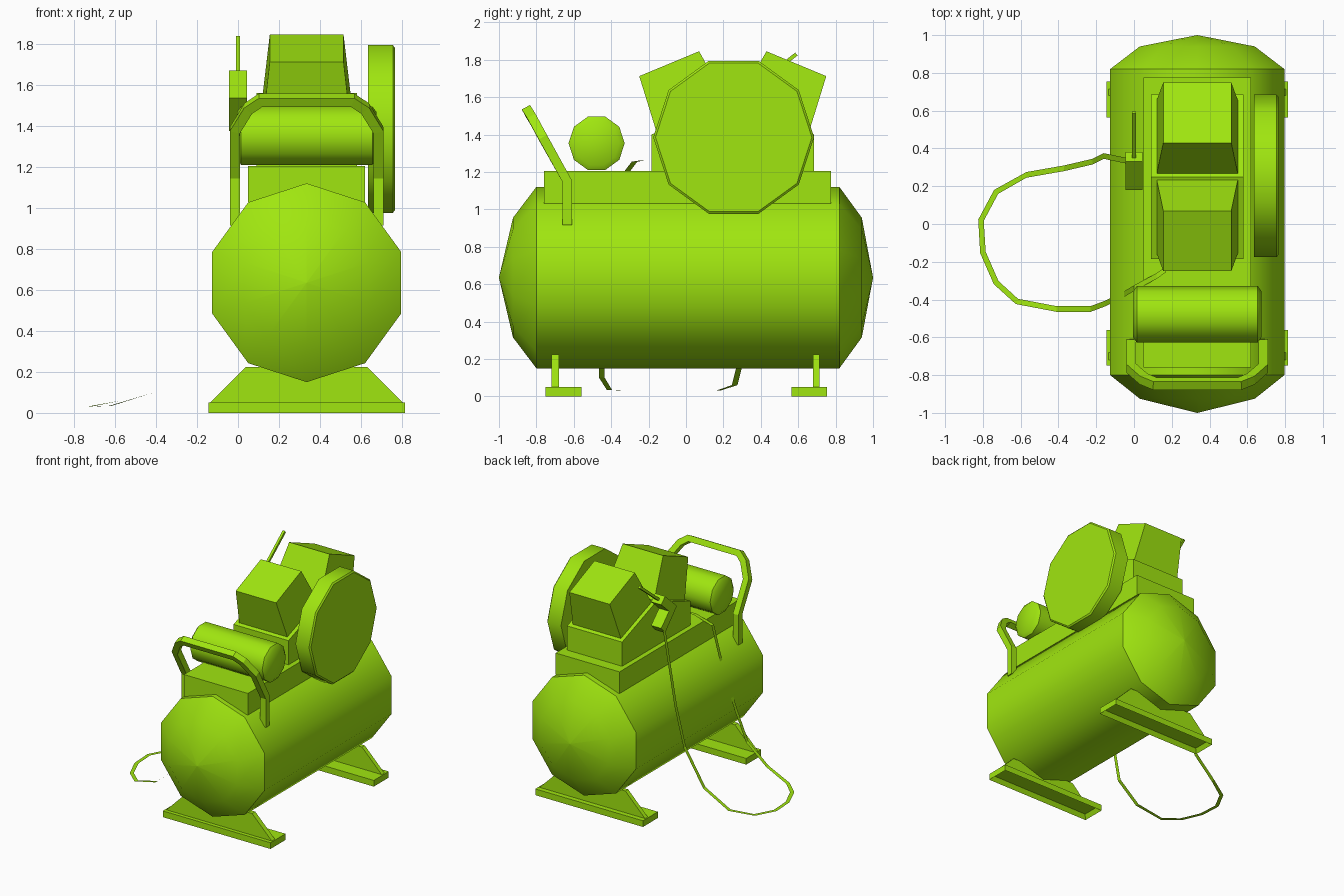
import bpy, bmesh, math
from mathutils import Vector, Quaternion

cube = bpy.data.objects.get("Cube")
if cube:
    bpy.data.objects.remove(cube, do_unlink=True)

LIME = (0.352, 0.791, 0.005, 1.0)
lime = bpy.data.materials.new("lime_green")
lime.use_nodes = True
lime.diffuse_color = LIME
lime.node_tree.nodes["Principled BSDF"].inputs["Base Color"].default_value = LIME

CX = 0.335       # middle of the machine in x
PUMP_Y = 0.25    # middle of the pump in y


def finish(name, bm, smooth=False, solid=True):
    bmesh.ops.remove_doubles(bm, verts=bm.verts, dist=0.0001)
    if solid:
        bmesh.ops.recalc_face_normals(bm, faces=bm.faces)
    mesh = bpy.data.meshes.new(name)
    bm.to_mesh(mesh)
    bm.free()
    mesh.materials.append(lime)
    obj = bpy.data.objects.new(name, mesh)
    bpy.context.collection.objects.link(obj)
    if smooth:
        bpy.ops.object.select_all(action='DESELECT')
        obj.select_set(True)
        bpy.context.view_layer.objects.active = obj
        bpy.ops.object.shade_smooth_by_angle(angle=math.radians(40))
    return obj


def loft(bm, rings, caps=True):
    """Skin a list of closed rings of points."""
    loops = [[bm.verts.new(p) for p in ring] for ring in rings]
    n = len(loops[0])
    for a, b in zip(loops, loops[1:]):
        for i in range(n):
            j = (i + 1) % n
            bm.faces.new((a[i], a[j], b[j], b[i]))
    if caps:
        bm.faces.new(loops[0])
        bm.faces.new(loops[-1])


def box(name, x, y, z, hollow=False):
    bm = bmesh.new()
    loft(bm, [[(x[0], y[0], h), (x[1], y[0], h), (x[1], y[1], h), (x[0], y[1], h)] for h in z])
    if hollow:  # recess the underside
        bm.normal_update()
        bmesh.ops.recalc_face_normals(bm, faces=bm.faces)
        under = min(bm.faces, key=lambda f: f.calc_center_median().z)
        bmesh.ops.inset_region(bm, faces=[under], thickness=0.03)
        bmesh.ops.translate(bm, verts=under.verts, vec=(0, 0, 0.035))
    return finish(name, bm)


def prism(name, pts, place, a, b):
    bm = bmesh.new()
    loft(bm, [[place(p, d) for p in pts] for d in (a, b)])
    return finish(name, bm)


def along_x(p, d):
    return (d, p[0], p[1])


def along_y(p, d):
    return (p[0], d, p[1])


def turned(name, profile, place, centre, first_angle, caps=True):
    """Ten-sided lathe of (position, radius) pairs."""
    angles = [first_angle + math.tau * k / 10 for k in range(10)]
    bm = bmesh.new()
    loft(bm, [[place((centre[0] + r * math.cos(t), centre[1] + r * math.sin(t)), d) for t in angles]
              for d, r in profile], caps)
    return finish(name, bm, smooth=True)


def square_tube(name, path, half, side):
    path = [Vector(p) for p in path]
    side = Vector(side)
    rings, last = [], None
    for i, p in enumerate(path):
        before = (p - path[i - 1]).normalized() if i else Vector()
        after = (path[i + 1] - p).normalized() if i + 1 < len(path) else Vector()
        t = (before + after).normalized()
        if last:
            side = last.rotation_difference(t) @ side
        last = t
        up = t.cross(side).normalized()
        rings.append([p + half * (a * side + b * up) for a, b in ((-1, -1), (1, -1), (1, 1), (-1, 1))])
    bm = bmesh.new()
    loft(bm, rings)
    return finish(name, bm)


# Air tank with domed ends
turned("tank", [(-1, 0.001), (-0.925, 0.32), (-0.8, 0.485), (0.82, 0.485), (0.94, 0.32), (1, 0.001)],
       along_y, (CX, 0.635), math.pi / 2)

# Feet: hollow base plates with upright webs
for name, y in (("front_foot", -0.655), ("back_foot", 0.66)):
    box(name + "_plate", (-0.145, 0.815), (y - 0.095, y + 0.095), (0, 0.05), hollow=True)
    prism(name + "_web", [(-0.14, 0.045), (0.81, 0.045), (0.63, 0.225), (0.04, 0.225)],
          along_y, y + 0.02 if y > 0 else y - 0.065, y + 0.055 if y > 0 else y - 0.025)

# Deck and pump body with a ridged top
box("deck", (0.05, 0.62), (-0.76, 0.775), (1.03, 1.205))
prism("pump_body", [(-0.185, 1.2), (0.685, 1.2), (0.685, 1.4), (PUMP_Y, 1.56), (-0.185, 1.4)],
      along_x, 0.09, 0.58)

# Two tapered cylinder heads in a V
for name, s in (("front_cylinder_head", 1), ("back_cylinder_head", -1)):
    bm = bmesh.new()
    rings = []
    for half, inner, outer in ((0.215, (0.015, 1.55), (0.405, 1.405)),
                               (0.18, (0.18, 1.845), (0.50, 1.712))):
        rings.append([(CX + sx * half, PUMP_Y - s * d, z)
                      for sx, (d, z) in ((-1, inner), (1, inner), (1, outer), (-1, outer))])
    loft(bm, rings)
    finish(name, bm)

# Motor and flywheel
turned("motor", [(-0.005, 0.122), (0.015, 0.15), (0.655, 0.15), (0.675, 0.122)],
       along_x, (-0.478, 1.353), 0)
turned("flywheel", [(0.635, 0.43), (0.755, 0.43), (0.765, 0.418)],
       along_x, (0.255, 1.385), 0)

# Carrying handle
half_path = [(-0.015, -0.635, 0.915), (-0.015, -0.635, 1.15), (-0.015, -0.763, 1.38),
             (0.05, -0.82, 1.485), (0.11, -0.845, 1.525)]
square_tube("handle", half_path + [(2 * CX - x, y, z) for x, y, z in reversed(half_path)],
            0.025, (1, 0, 0))

# Pressure valve and its lever
prism("valve", [(0.18, 1.535), (0.33, 1.67), (0.38, 1.62), (0.28, 1.53), (0.38, 1.43), (0.33, 1.375)],
      along_x, -0.045, 0.045)
square_tube("valve_lever", [(0, 0.345, 1.635), (0, 0.59, 1.83)], 0.01, (1, 0, 0))

# Flat hose looping down to the ground and back up
hose = [(0.17, -0.24, 1.26), (0.12, -0.275, 1.255), (0.0, -0.34, 1.17), (-0.05, -0.37, 0.9),
        (-0.15, -0.42, 0.5), (-0.23, -0.45, 0.25), (-0.41, -0.45, 0.1), (-0.62, -0.41, 0.035),
        (-0.73, -0.31, 0.03), (-0.8, -0.15, 0.03), (-0.81, 0.02, 0.03), (-0.73, 0.17, 0.03),
        (-0.57, 0.26, 0.06), (-0.37, 0.295, 0.2), (-0.22, 0.33, 0.5), (-0.16, 0.36, 0.83),
        (-0.04, 0.335, 1.4)]
bm = bmesh.new()
previous = None
for i, p in enumerate(hose):
    t = Vector(hose[min(i + 1, len(hose) - 1)]) - Vector(hose[max(i - 1, 0)])
    if p[2] > 0.05:
        across = Vector((0, -math.copysign(1, t.x), 0))
    else:
        across = t.cross(Vector((0, 0, 1))).normalized()
    pair = [bm.verts.new(Vector(p) + s * across) for s in (-0.015, 0.015)]
    if previous:
        bm.faces.new((previous[0], previous[1], pair[1], pair[0]))
    previous = pair
finish("hose", bm, solid=False)
